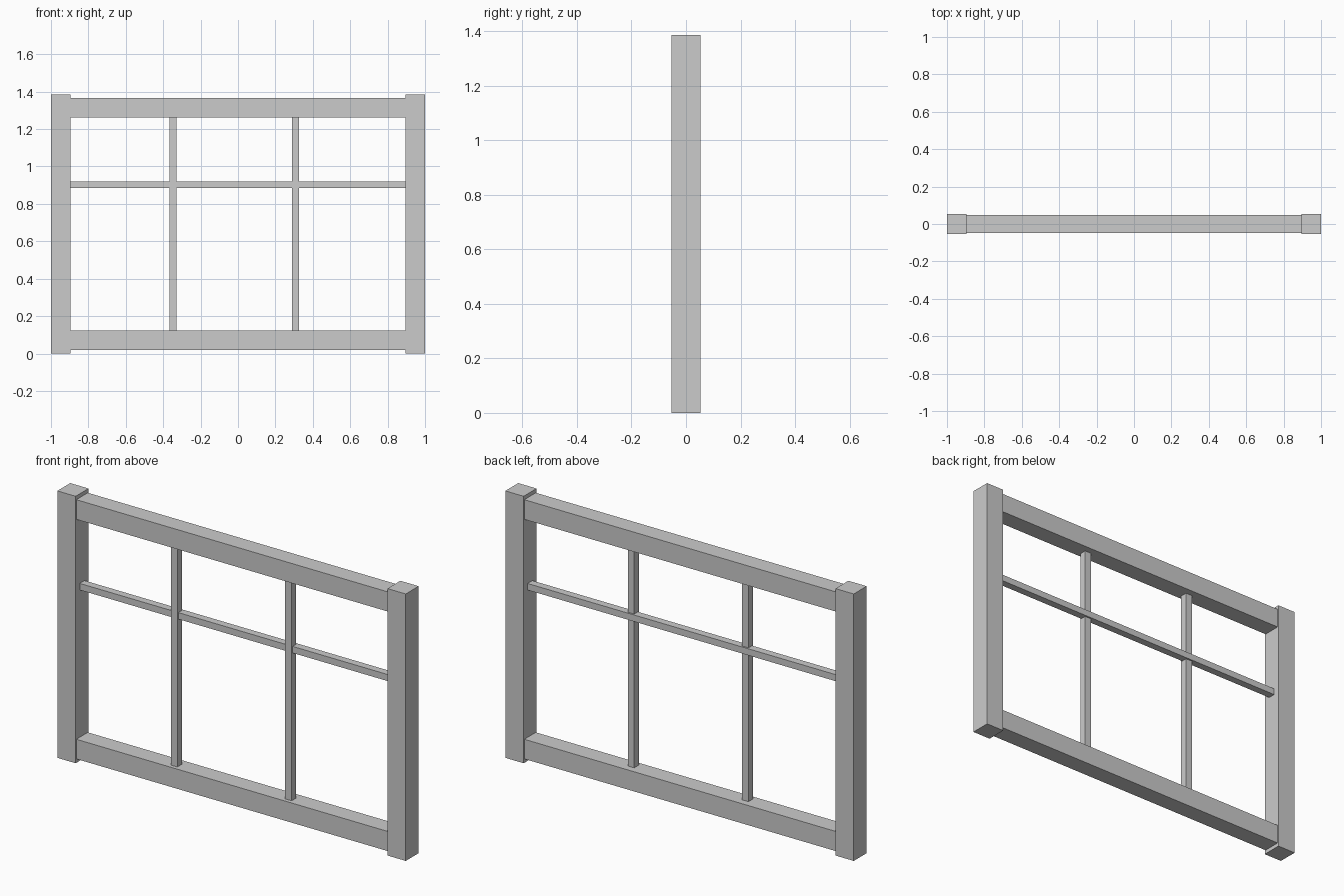
import bpy
import bmesh
from mathutils import Vector

if "Cube" in bpy.data.objects:
    bpy.data.objects.remove(bpy.data.objects["Cube"])


def box(name, x, y, z):
    """Box spanning the given (min, max) ranges."""
    lo, hi = Vector((x[0], y[0], z[0])), Vector((x[1], y[1], z[1]))
    bm = bmesh.new()
    bmesh.ops.create_cube(bm, size=1)
    bmesh.ops.scale(bm, vec=hi - lo, verts=bm.verts)
    mesh = bpy.data.meshes.new(name)
    bm.to_mesh(mesh)
    bm.free()
    ob = bpy.data.objects.new(name, mesh)
    ob.location = (lo + hi) / 2
    bpy.context.collection.objects.link(ob)
    return ob


INNER = 0.895   # half width of the opening
HEIGHT = 1.385

# Side stiles
for side, x in (("left", (-1, -INNER)), ("right", (INNER, 1))):
    box(f"{side}_stile", x, (-0.053, 0.053), (0, HEIGHT))

# Top and bottom rails, slightly thinner than the stiles
for side, z in (("bottom", (0.02, 0.122)), ("top", (1.263, 1.365))):
    box(f"{side}_rail", (-INNER, INNER), (-0.047, 0.047), z)

# Vertical glazing bars, set a little towards the front
for side, cx in (("left", -0.348), ("right", 0.308)):
    box(f"{side}_glazing_bar", (cx - 0.0185, cx + 0.0185),
        (-0.027, 0.011), (0.122, 1.263))

# Horizontal glazing bar
box("cross_glazing_bar", (-INNER, INNER), (-0.019, 0.02), (0.886, 0.92))
